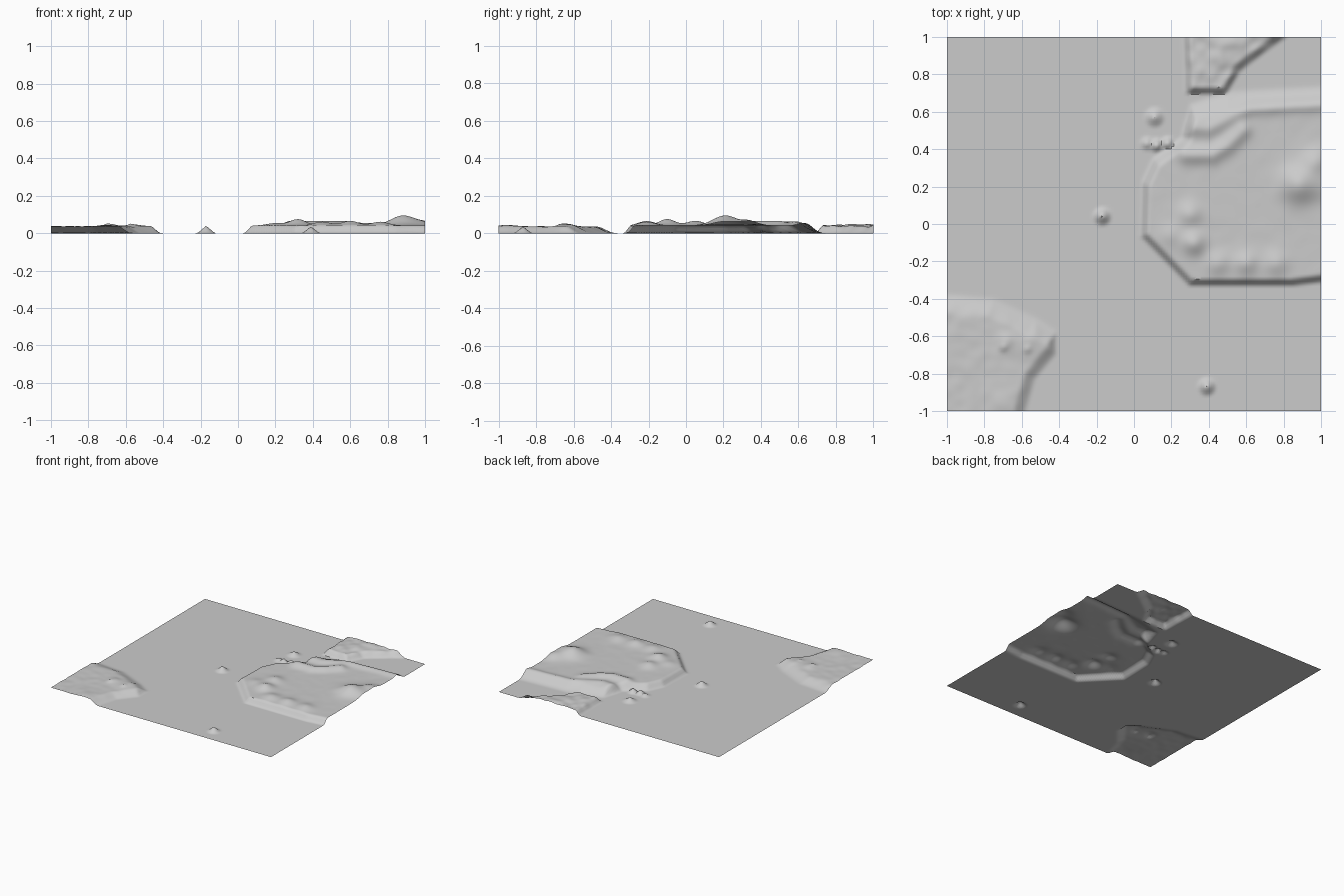
import bpy, bmesh, math
from mathutils import Vector, noise

if "Cube" in bpy.data.objects:
    bpy.data.objects.remove(bpy.data.objects["Cube"])

GRID = 150  # cells along each side

# Raised areas: top height, roughness, then outline corners (x, y, width of the slope that starts here)
PLATEAUS = [
    (0.042, 0.001, [(0.03, -0.07, 0.05), (0.29, -0.335, 0.045), (0.86, -0.335, 0.05), (1.3, -0.28, 0.05),
                    (1.3, 0.76, 0.13), (0.52, 0.72, 0.11), (0.3, 0.65, 0.06), (0.25, 0.47, 0.07),
                    (0.1, 0.36, 0.06), (0.04, 0.23, 0.05)]),
    (0.042, 0.012, [(0.25, 1.3, 0.05), (0.27, 0.69, 0.045), (0.5, 0.69, 0.05), (0.57, 0.81, 0.06),
                    (0.7, 0.91, 0.06), (0.9, 1.05, 0.06), (0.9, 1.3, 0.06)]),
    (0.036, 0.004, [(-1.3, -0.34, 0.1), (-1.3, -1.3, 0.1), (-0.6, -1.3, 0.08), (-0.57, -1.0, 0.08),
                    (-0.52, -0.83, 0.08), (-0.41, -0.7, 0.06), (-0.41, -0.57, 0.1), (-0.53, -0.49, 0.12),
                    (-0.75, -0.39, 0.12)]),
]
# Rounded hills: x, y, radius, height
HILLS = [
    (0.32, -0.1, 0.06, 0.034), (0.3, 0.05, 0.06, 0.025), (0.2, -0.06, 0.06, 0.012),
    (0.45, -0.21, 0.06, 0.02), (0.6, -0.21, 0.06, 0.024), (0.76, -0.21, 0.06, 0.02),
    (0.88, 0.21, 0.09, 0.052), (0.97, 0.33, 0.07, 0.026), (1.0, 0.2, 0.07, 0.012),
    (-0.68, -0.63, 0.045, 0.013), (-0.55, -0.63, 0.05, 0.013), (-0.7, -0.95, 0.07, 0.008),
]
# Pointed rocks: x, y, radius, height
ROCKS = [
    (-0.17, 0.04, 0.05, 0.042), (0.39, -0.87, 0.05, 0.038), (0.11, 0.57, 0.055, 0.032),
    (0.07, 0.43, 0.04, 0.022), (0.12, 0.42, 0.04, 0.036), (0.18, 0.43, 0.04, 0.036),
    (-0.7, -0.66, 0.03, 0.01), (-0.57, -0.67, 0.03, 0.01),
]
# Long ridges: height, width, path
RIDGES = [
    (0.02, 0.045, [(1.1, 0.66), (0.62, 0.63), (0.5, 0.56), (0.4, 0.51), (0.3, 0.52)]),
    (0.024, 0.045, [(0.58, 0.5), (0.5, 0.42), (0.42, 0.37), (0.28, 0.37)]),
]


def smooth(t):
    t = min(max(t, 0), 1)
    return t * t * (3 - 2 * t)


def segment_distance(p, a, b):
    a, b = Vector(a[:2]), Vector(b[:2])
    t = min(max((p - a).dot(b - a) / (b - a).length_squared, 0), 1)
    return (p - a - (b - a) * t).length


def inside(p, outline):
    result = False
    for a, b in zip(outline, outline[1:] + outline[:1]):
        if (a[1] > p.y) != (b[1] > p.y):
            if p.x < a[0] + (p.y - a[1]) * (b[0] - a[0]) / (b[1] - a[1]):
                result = not result
    return result


def height(x, y):
    p = Vector((x, y))
    z = cover = 0
    for top, rough, outline in PLATEAUS:
        if inside(p, outline):
            rise = min(smooth(segment_distance(p, a, b) / a[2])
                       for a, b in zip(outline, outline[1:] + outline[:1]))
            bumps = rough * noise.noise((x * 14, y * 14, 0))
            z = max(z, rise * (top + bumps))
            cover = max(cover, rise)
    # Hills and ridges only swell the raised ground
    for cx, cy, radius, tall in HILLS:
        z += cover * tall * math.exp(-((x - cx) ** 2 + (y - cy) ** 2) / radius ** 2)
    for tall, width, path in RIDGES:
        distance = min(segment_distance(p, a, b) for a, b in zip(path, path[1:]))
        z += cover * tall * math.exp(-(distance / width) ** 2)
    # Rocks stand on the ground by themselves
    for cx, cy, radius, tall in ROCKS:
        t = 1 - math.hypot(x - cx, y - cy) / radius
        if t > 0:
            z = max(z, tall * t ** 1.2) if cover < 0.5 else z + tall * t
    return z


# Terrain sheet
bm = bmesh.new()
bmesh.ops.create_grid(bm, x_segments=GRID, y_segments=GRID, size=1)
for v in bm.verts:
    v.co.z = height(v.co.x, v.co.y)
mesh = bpy.data.meshes.new("terrain")
bm.to_mesh(mesh)
bm.free()
terrain = bpy.data.objects.new("terrain", mesh)
bpy.context.collection.objects.link(terrain)

# Single stone colour
stone = bpy.data.materials.new("stone grey")
stone.use_nodes = True
stone.diffuse_color = (0.6, 0.6, 0.6, 1)
stone.node_tree.nodes["Principled BSDF"].inputs["Base Color"].default_value = stone.diffuse_color
mesh.materials.append(stone)

bpy.context.view_layer.objects.active = terrain
terrain.select_set(True)
bpy.ops.object.shade_smooth_by_angle(angle=math.radians(40))
